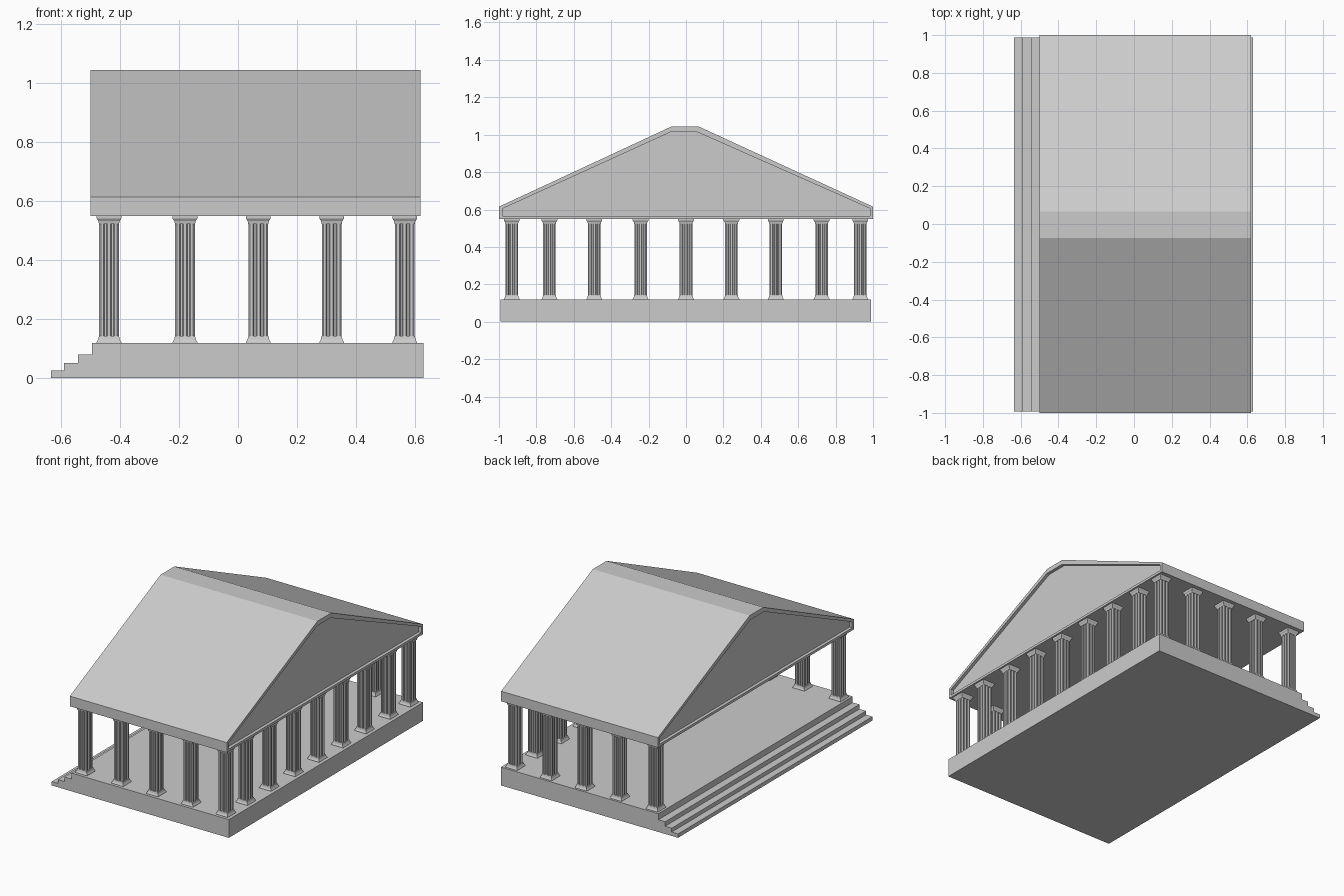
import bpy, bmesh

if "Cube" in bpy.data.objects:
    bpy.data.objects.remove(bpy.data.objects["Cube"])


def loft(name, rings):
    """Skin a stack of equal-length closed rings and cap both ends."""
    bm = bmesh.new()
    loops = [[bm.verts.new(p) for p in ring] for ring in rings]
    n = len(loops[0])
    for a, b in zip(loops, loops[1:]):
        for i in range(n):
            j = (i + 1) % n
            bm.faces.new((a[i], a[j], b[j], b[i]))
    bm.faces.new(loops[0][::-1])
    bm.faces.new(loops[-1])
    bmesh.ops.recalc_face_normals(bm, faces=bm.faces[:])
    me = bpy.data.meshes.new(name)
    bm.to_mesh(me)
    bm.free()
    return me


def add(name, me, loc=(0, 0, 0)):
    ob = bpy.data.objects.new(name, me)
    ob.location = loc
    bpy.context.collection.objects.link(ob)
    return ob


# Stepped platform: side profile (x, z) extruded along y
steps = [(-0.635, 0), (0.63, 0), (0.63, 0.118), (-0.495, 0.118), (-0.495, 0.079),
         (-0.543, 0.079), (-0.543, 0.05), (-0.59, 0.05), (-0.59, 0.025), (-0.635, 0.025)]
add("stepped_platform", loft("stepped_platform",
    [[(x, y, z) for x, z in steps] for y in (-0.993, 0.988)]))

# Roof: gable profile (y, z) with a recessed pediment at each end
outer = [(-1, 0.55), (1, 0.55), (1, 0.615), (0.065, 1.045), (-0.075, 1.045), (-1, 0.615)]
inner = [(-0.98, 0.566), (0.985, 0.566), (0.985, 0.605), (0.058, 1.015),
         (-0.08, 1.015), (-0.98, 0.605)]
layers = [(inner, -0.48), (inner, -0.5), (outer, -0.5),
          (outer, 0.62), (inner, 0.62), (inner, 0.60)]
add("gabled_roof", loft("gabled_roof",
    [[(x, y, z) for y, z in prof] for prof, x in layers]))


# Column parts: square flared base and capital, grooved square shaft
def square(h, z):
    return [(-h, -h, z), (h, -h, z), (h, h, z), (-h, h, z)]


def fluted(h, z):
    side = [(-0.82, -1), (-0.55, -1), (-0.45, -0.78), (-0.25, -0.78), (-0.15, -1),
            (0.15, -1), (0.25, -0.78), (0.45, -0.78), (0.55, -1), (0.82, -1)]
    pts = []
    for _ in range(4):
        pts += [(x * h, y * h, z) for x, y in side]
        side = [(-y, x) for x, y in side]
    return pts


base = loft("column_base", [square(h, z) for h, z in
            [(0.042, 0.117), (0.042, 0.121), (0.037, 0.13), (0.034, 0.142)]])
shaft = loft("column_shaft", [fluted(0.0335, 0.14), fluted(0.0335, 0.53)])
capital = loft("column_capital", [square(h, z) for h, z in
               [(0.034, 0.522), (0.036, 0.532), (0.042, 0.541), (0.042, 0.551)]])

# Colonnade on three sides, left side open at the steps
xs = [-0.438, -0.18, 0.069, 0.318, 0.566]
ys = [-0.73, -0.49, -0.243, 0, 0.243, 0.48, 0.725]
spots = [(x, y) for y in (-0.932, 0.932) for x in xs] + [(xs[-1], y) for y in ys]
for x, y in spots:
    for me in (base, shaft, capital):
        add(me.name, me, (x, y, 0))
